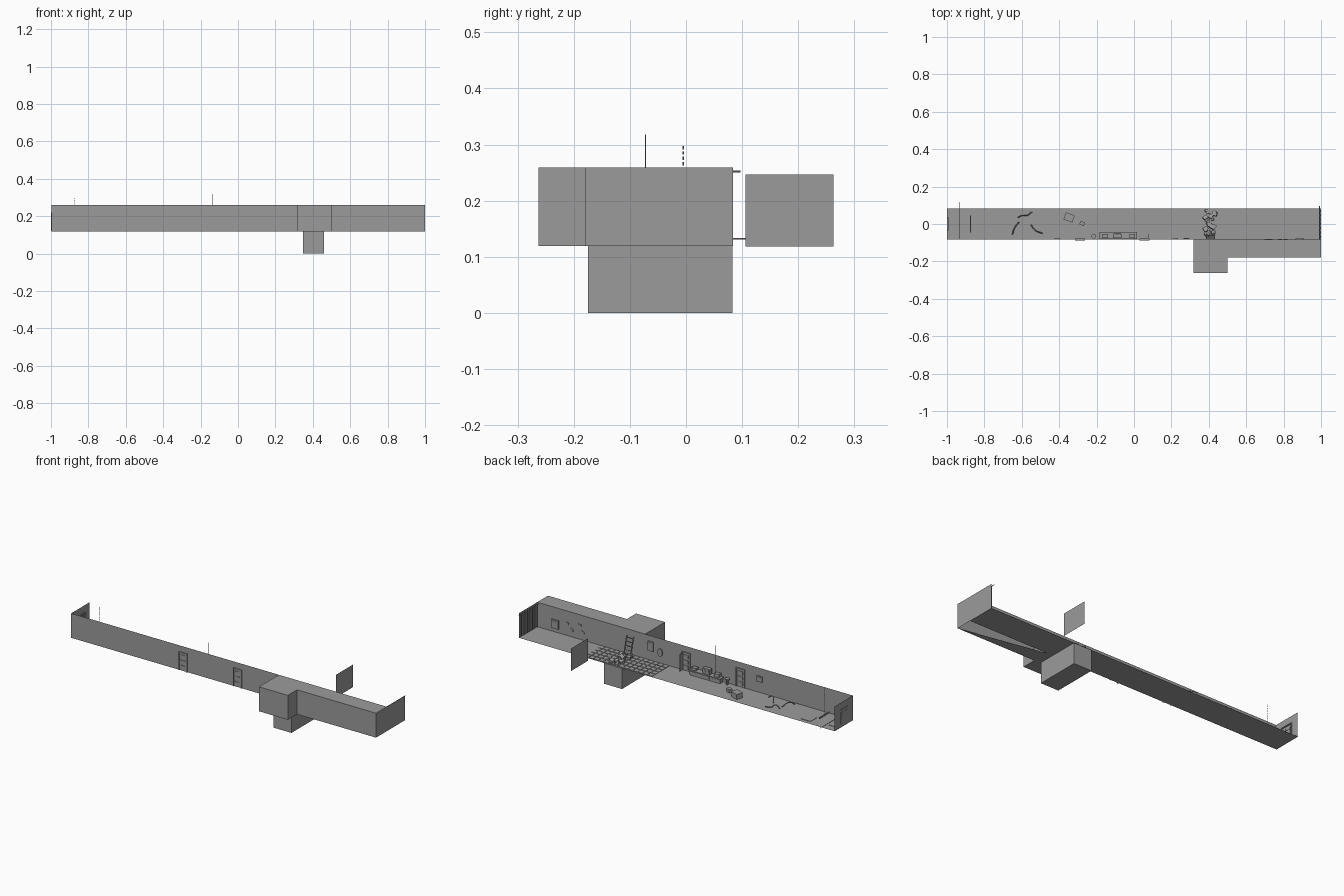
import bpy, math, random
from mathutils import Vector

if "Cube" in bpy.data.objects:
    bpy.data.objects.remove(bpy.data.objects["Cube"])

random.seed(4)
FLOOR, TOP = 0.119, 0.259
WALL, BACK = -0.083, 0.084


def mesh(name, verts, faces):
    me = bpy.data.meshes.new(name)
    me.from_pydata(verts, [], faces)
    ob = bpy.data.objects.new(name, me)
    bpy.context.collection.objects.link(ob)
    return ob


def sheets(name, polys):
    # several flat polygons in one object
    verts, faces = [], []
    for p in polys:
        faces.append(list(range(len(verts), len(verts) + len(p))))
        verts += p
    return mesh(name, verts, faces)


def upright(x0, y0, x1, y1, z0=FLOOR, z1=TOP):
    return [(x0, y0, z0), (x1, y1, z0), (x1, y1, z1), (x0, y0, z1)]


def level(x0, x1, y0, y1, z):
    return [(x0, y0, z), (x1, y0, z), (x1, y1, z), (x0, y1, z)]


def box(name, loc, size, rot=(0, 0, 0)):
    bpy.ops.mesh.primitive_cube_add(size=1, location=loc, rotation=rot)
    ob = bpy.context.object
    ob.name, ob.scale = name, size
    return ob


def tube(name, a, b, r, sides=8):
    a, b = Vector(a), Vector(b)
    bpy.ops.mesh.primitive_cylinder_add(vertices=sides, radius=r, depth=(b - a).length, location=(a + b) / 2)
    ob = bpy.context.object
    ob.name = name
    ob.rotation_euler = (b - a).to_track_quat('Z', 'Y').to_euler()
    return ob


def cable(name, pts, r=0.003):
    cu = bpy.data.curves.new(name, 'CURVE')
    cu.dimensions, cu.bevel_depth, cu.bevel_resolution, cu.resolution_u = '3D', r, 1, 5
    sp = cu.splines.new('BEZIER')
    sp.bezier_points.add(len(pts) - 1)
    for bp, p in zip(sp.bezier_points, pts):
        bp.co = p
        bp.handle_left_type = bp.handle_right_type = 'AUTO'
    ob = bpy.data.objects.new(name, cu)
    bpy.context.collection.objects.link(ob)


# corridor shell, open at the top and the back
sheets("corridor_floor", [level(-1, 1, WALL, BACK, FLOOR)])
sheets("corridor_walls", [upright(-0.998, WALL, 1, WALL),
                          upright(-0.998, WALL, -0.998, BACK),
                          upright(1, -0.18, 1, BACK)])

# roofed side passage with a partly open floor
sheets("side_passage", [upright(0.5, -0.18, 1, -0.18),
                        level(0.5, 1, -0.18, WALL, TOP),
                        [(0.5, WALL, FLOOR), (0.5, -0.18, FLOOR), (1, -0.18, FLOOR)]])

# closed alcove
sheets("alcove", [upright(0.317, -0.263, 0.5, -0.263),
                  upright(0.317, -0.263, 0.317, WALL),
                  upright(0.5, -0.263, 0.5, WALL),
                  level(0.317, 0.5, -0.263, WALL, TOP),
                  level(0.317, 0.5, -0.263, WALL, FLOOR)])

# pit below the floor
px0, px1, py0, py1 = 0.347, 0.461, -0.175, 0.083
sheets("pit", [upright(px0, py0, px1, py0, 0, FLOOR), upright(px0, py1, px1, py1, 0, FLOOR),
               upright(px0, py0, px0, py1, 0, FLOOR), upright(px1, py0, px1, py1, 0, FLOOR),
               level(px0, px1, py0, py1, 0)])

# loose partition outside the corridor
sheets("outer_partition", [upright(0.545, 0.106, 0.545, 0.263, 0.118, 0.247)])

# thin floor tiles
for i in range(14):
    for j in range(5):
        box("floor_tile", (0.174 + i * 0.031, -0.064 + j * 0.032, FLOOR + 0.0012), (0.026, 0.027, 0.0024))


# framed panel doors in the front wall
def door(x, ajar):
    for s in (-1, 1):
        box("door_jamb", (x + s * 0.0245, WALL, 0.171), (0.005, 0.012, 0.102))
    box("door_lintel", (x, WALL, 0.222), (0.054, 0.012, 0.005))
    box("door_leaf", (x, WALL, 0.17), (0.045, 0.003, 0.1))
    for k in range(3):
        box("door_panel", (x, WALL, 0.14 + k * 0.03), (0.03, 0.008, 0.02))
    if ajar:
        box("open_leaf", (x + 0.02, WALL + 0.015, 0.17), (0.002, 0.03, 0.098))


door(-0.288, False)
door(0.057, True)

# door in the left end wall
for s in (-1, 1):
    box("end_door_jamb", (-0.996, s * 0.036, 0.168), (0.008, 0.005, 0.096))
    box("end_door_panel", (-0.997, s * 0.017, 0.17), (0.006, 0.022, 0.065))
box("end_door_lintel", (-0.996, 0, 0.217), (0.008, 0.077, 0.005))

# barred gate at the right end
tube("gate_top_rail", (0.992, WALL, 0.252), (0.992, 0.097, 0.252), 0.0018)
for i in range(7):
    y = -0.068 + i * 0.023
    box("gate_slat", (0.994, y, 0.187), (0.004, 0.012, 0.126))

# pipe across the left end
tube("left_pipe", (-0.932, -0.08, 0.132), (-0.932, 0.118, 0.132), 0.0015)

# hanging strip lamp on a chain
for i in range(16):
    z = 0.149 + i * 0.0095
    tube("chain_link", (-0.875, -0.005, z), (-0.875, -0.005, z + 0.006), 0.001, 6)
box("strip_lamp", (-0.875, 0, 0.145), (0.006, 0.09, 0.008))

# wall frames and plates
for x, z, w, h in ((0.886, 0.165, 0.045, 0.05), (0.28, 0.2, 0.035, 0.055), (-0.41, 0.197, 0.033, 0.032)):
    box("wall_frame", (x, WALL + 0.003, z), (w, 0.006, h))
    box("wall_picture", (x, WALL + 0.005, z), (w * 0.7, 0.005, h * 0.7))
for x, z in ((0.81, 0.19), (0.78, 0.16), (0.73, 0.2), (0.71, 0.165)):
    box("wall_plate", (x, WALL + 0.002, z), (0.02, 0.004, 0.011), (0, random.uniform(-0.5, 0.5), 0))
mirror = tube("oval_mirror", (0.22, WALL, 0.18), (0.22, WALL + 0.006, 0.18), 0.015, 16)
mirror.scale = (1, 1.5, 1)

# workbench with equipment
box("bench_top", (-0.085, -0.062, 0.148), (0.2, 0.036, 0.004))
box("bench_body", (-0.085, -0.064, 0.133), (0.19, 0.028, 0.026))
for x in (-0.155, -0.085, -0.015):
    box("bench_drawer", (x, -0.05, 0.134), (0.055, 0.004, 0.017))
for x, w, h in ((-0.155, 0.03, 0.018), (-0.09, 0.045, 0.03), (-0.01, 0.03, 0.014)):
    box("bench_unit", (x, -0.065, 0.15 + h / 2), (w, 0.022, h))
for x in (-0.1, -0.08):
    tube("unit_dial", (x, -0.056, 0.167), (x, -0.051, 0.167), 0.007, 12)
tube("antenna", (-0.135, -0.072, 0.15), (-0.135, -0.072, 0.318), 0.0008, 6)
tube("stool_post", (-0.215, -0.065, FLOOR), (-0.215, -0.065, 0.148), 0.006)
tube("stool_seat", (-0.215, -0.065, 0.148), (-0.215, -0.065, 0.154), 0.013, 12)

# crates on the floor
box("large_crate", (-0.347, 0.035, 0.134), (0.045, 0.036, 0.028), (0, 0, -0.35))
box("large_crate_lid", (-0.347, 0.035, 0.149), (0.05, 0.04, 0.003), (0, 0, -0.35))
box("small_crate", (-0.277, 0.003, 0.13), (0.026, 0.02, 0.02), (0, 0, -0.45))

# loose cables
z = 0.128
cable("cable_a", [(-0.62, 0.035, z), (-0.6, 0.045, z + 0.02), (-0.57, 0.047, z), (-0.545, 0.065, z + 0.005)])
cable("cable_b", [(-0.65, -0.055, z), (-0.638, -0.02, z + 0.02), (-0.615, 0.01, z)])
cable("cable_c", [(-0.55, -0.005, z), (-0.53, -0.032, z + 0.02), (-0.49, -0.05, z)])

# broad leaning ladder and rubble over the pit
for x in (0.388, 0.43):
    tube("ladder_rail", (x, -0.05, FLOOR), (x, WALL + 0.004, 0.225), 0.003, 6)
for i in range(5):
    t = (i + 0.5) / 5
    p = Vector((0.409, -0.05, FLOOR)).lerp(Vector((0.409, WALL + 0.004, 0.225)), t)
    tube("ladder_rung", p - Vector((0.021, 0, 0)), p + Vector((0.021, 0, 0)), 0.002, 6)
for i in range(22):
    s = random.uniform(0.012, 0.026)
    box("rubble", (random.uniform(0.376, 0.434), -0.06 + i * 0.0063, FLOOR + s * 0.4),
        (s, s * 0.8, s * 0.6), (random.uniform(-0.3, 0.3), 0.2, random.uniform(0, 3)))

# floor mats at the left end
for x, y in ((-0.8, 0.03), (-0.96, 0.01)):
    box("floor_mat", (x, y, FLOOR + 0.001), (0.06, 0.06, 0.002))

# one dark grey finish for everything
grey = bpy.data.materials.new("dark_grey")
grey.diffuse_color = (0.33, 0.33, 0.33, 1)
grey.use_nodes = True
grey.node_tree.nodes["Principled BSDF"].inputs["Base Color"].default_value = grey.diffuse_color
for ob in bpy.data.objects:
    ob.data.materials.append(grey)
